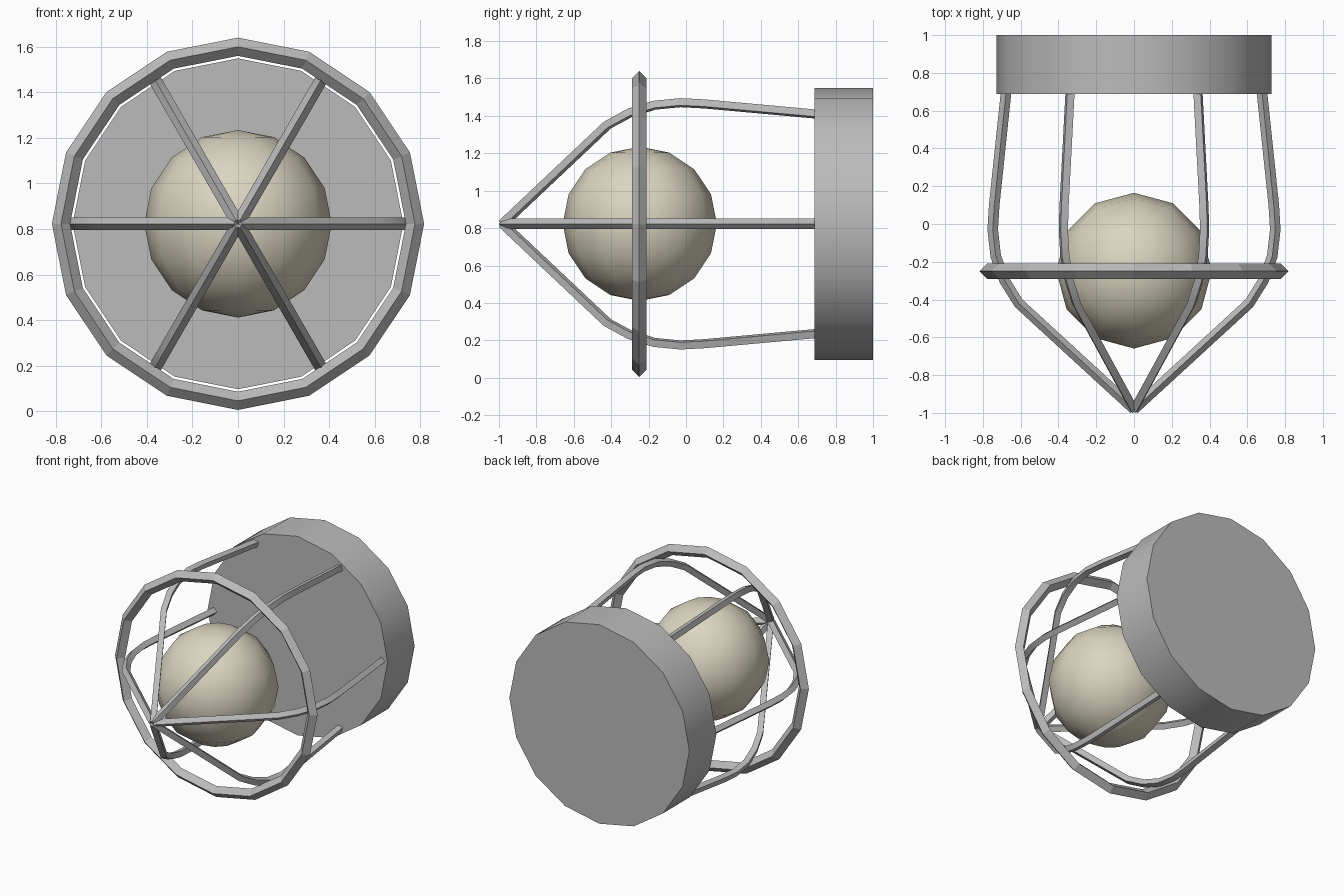
import bpy, bmesh, math
from mathutils import Matrix, Vector

cube = bpy.data.objects.get("Cube")
if cube:
    bpy.data.objects.remove(cube, do_unlink=True)

CENTER_Z = 0.823


def material(name, color):
    mat = bpy.data.materials.new(name)
    mat.use_nodes = True
    mat.diffuse_color = (*color, 1)
    mat.node_tree.nodes["Principled BSDF"].inputs["Base Color"].default_value = (*color, 1)
    return mat


metal = material("grey metal", (0.5, 0.5, 0.5))
glass = material("warm cream", (0.71, 0.67, 0.53))


def finish(bm, name, mat, smooth):
    bmesh.ops.recalc_face_normals(bm, faces=bm.faces)
    mesh = bpy.data.meshes.new(name)
    bm.to_mesh(mesh)
    bm.free()
    mesh.materials.append(mat)
    obj = bpy.data.objects.new(name, mesh)
    bpy.context.collection.objects.link(obj)
    if smooth:
        bpy.ops.object.select_all(action='DESELECT')
        obj.select_set(True)
        bpy.context.view_layer.objects.active = obj
        bpy.ops.object.shade_smooth_by_angle(angle=math.radians(smooth))
    return obj


def radial(angle, r, y):
    """Point at radius r around the horizontal y axis of the lamp."""
    return Vector((r * math.cos(angle), y, CENTER_Z + r * math.sin(angle)))


def bridge(bm, a, b):
    for i in range(len(a)):
        j = (i + 1) % len(a)
        bm.faces.new((a[i], a[j], b[j], b[i]))


# Base: thick disc at the back
bm = bmesh.new()
bmesh.ops.create_cone(bm, cap_ends=True, segments=16, radius1=0.727, radius2=0.727, depth=0.312,
                      matrix=Matrix.Translation((0, 0.844, CENTER_Z)) @ Matrix.Rotation(math.pi / 2, 4, 'X'))
finish(bm, "base", metal, 30)

# Bulb
bm = bmesh.new()
bmesh.ops.create_uvsphere(bm, u_segments=12, v_segments=8, radius=0.412,
                          matrix=Matrix.Translation((0, -0.247, CENTER_Z)))
finish(bm, "bulb", glass, 60)

# Guard ring: diamond section swept round the y axis
bm = bmesh.new()
section = [(0.818, 0), (0.778, 0.04), (0.738, 0), (0.778, -0.04)]
loops = [[bm.verts.new(radial(i * math.tau / 16, r, y - 0.25)) for r, y in section]
         for i in range(16)]
for i in range(16):
    bridge(bm, loops[i], loops[(i + 1) % 16])
finish(bm, "guard_ring", metal, 0)

# Cage bars: diamond section along a bent path, given as (radius, y)
path = [Vector(p) for p in ((0, -0.98), (0.61, -0.42), (0.685, -0.3), (0.732, -0.17),
                            (0.748, -0.03), (0.74, 0.1), (0.677, 0.7))]
HALF = 0.028
for n in range(6):
    angle = n * math.tau / 6
    side = Vector((-math.sin(angle), 0, math.cos(angle))) * HALF
    bm = bmesh.new()
    loops = []
    for i, p in enumerate(path):
        along = (path[min(i + 1, len(path) - 1)] - path[max(i - 1, 0)]).normalized()
        out = Vector((along.y, -along.x)) * HALF
        mid = radial(angle, *p)
        corners = [radial(angle, *(p + out)), mid + side, radial(angle, *(p - out)), mid - side]
        loops.append([bm.verts.new(c) for c in corners])
    for a, b in zip(loops, loops[1:]):
        bridge(bm, a, b)
    bm.faces.new(loops[0])
    bm.faces.new(loops[-1])
    finish(bm, f"cage_bar_{n + 1}", metal, 30)
